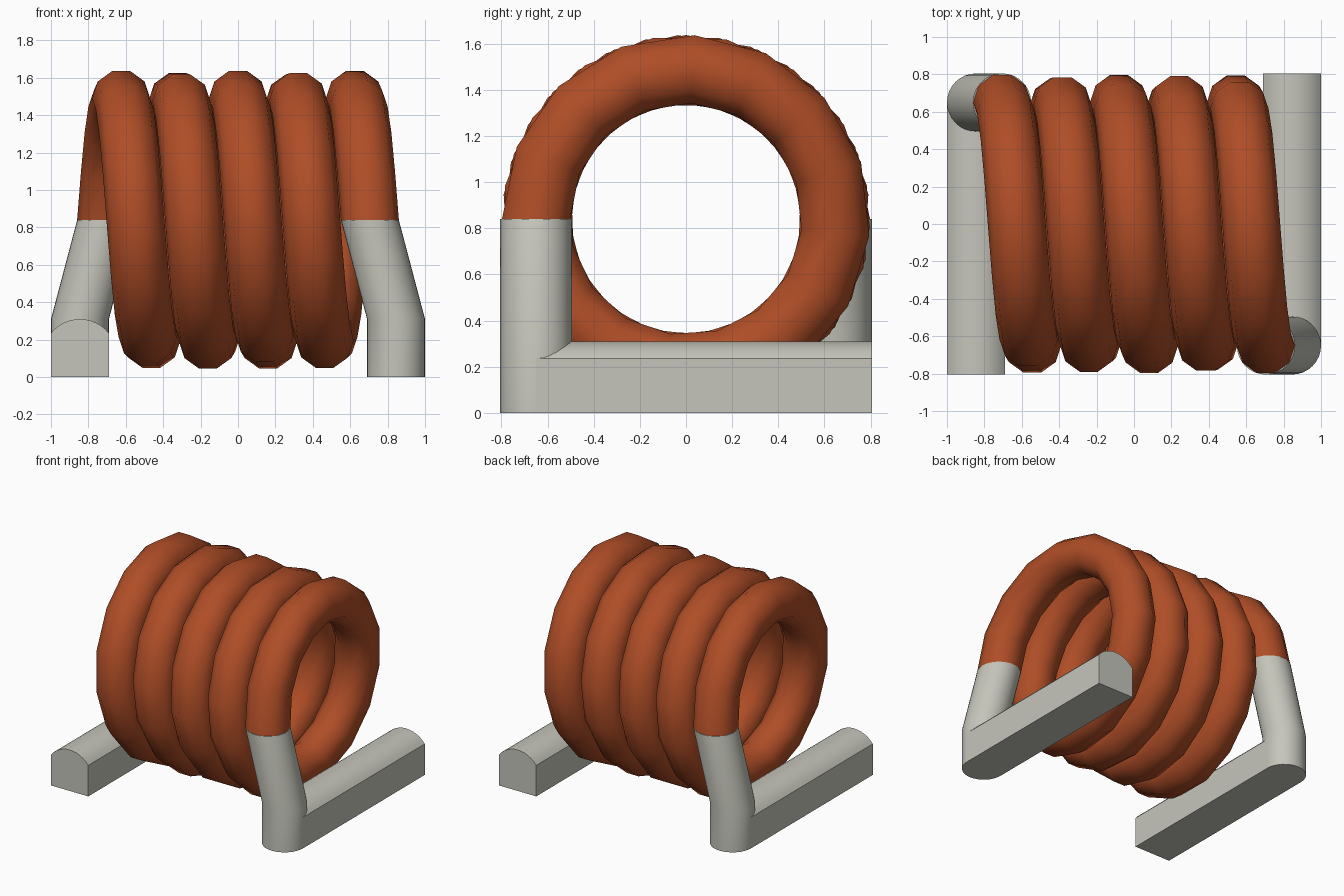
import bpy, bmesh, math

if "Cube" in bpy.data.objects:
    bpy.data.objects.remove(bpy.data.objects["Cube"])

WIRE = 0.155            # wire radius
RING = 0.65             # coil mean radius
AXIS_Z = 0.84           # height of the coil axis
END_X = 0.705           # coil end position
FOOT_X = 0.845          # foot centre line
TURNS, STEPS, SIDES = 4.5, 70, 10


def material(name, rgb):
    m = bpy.data.materials.new(name)
    m.use_nodes = True
    m.diffuse_color = (*rgb, 1)
    m.node_tree.nodes["Principled BSDF"].inputs["Base Color"].default_value = (*rgb, 1)
    return m


copper = material("copper enamel", (0.43, 0.075, 0.02))
tin = material("tinned metal", (0.56, 0.56, 0.50))


def loft(name, rings, mat, angle):
    """Skin a list of equal-length closed rings and cap both ends."""
    bm = bmesh.new()
    loops = [[bm.verts.new(p) for p in ring] for ring in rings]
    n = len(loops[0])
    for a, b in zip(loops, loops[1:]):
        for i in range(n):
            j = (i + 1) % n
            bm.faces.new((a[i], a[j], b[j], b[i]))
    bm.faces.new(loops[0])
    bm.faces.new(loops[-1])
    bmesh.ops.recalc_face_normals(bm, faces=bm.faces[:])
    mesh = bpy.data.meshes.new(name)
    bm.to_mesh(mesh)
    bm.free()
    mesh.materials.append(mat)
    ob = bpy.data.objects.new(name, mesh)
    bpy.context.collection.objects.link(ob)
    bpy.ops.object.select_all(action='DESELECT')
    bpy.context.view_layer.objects.active = ob
    ob.select_set(True)
    bpy.ops.object.shade_smooth_by_angle(angle=math.radians(angle))
    return ob


# Helical winding, running from the front left end over the top to the back right end
rings = []
for s in range(STEPS + 1):
    t = s / STEPS
    turn = 2 * math.pi * TURNS * t
    ring = []
    for k in range(SIDES):
        a = 2 * math.pi * (k + 0.5) / SIDES
        r = RING + WIRE * math.cos(a)
        x = END_X * (1 - 2 * t) + WIRE * math.sin(a)
        ring.append((x, -r * math.cos(turn), AXIS_Z + r * math.sin(turn)))
    rings.append(ring)
loft("coil_winding", rings, copper, 40)


# Bent leg and arched foot, repeated with a half turn about z
def circle(x, y, z, n=32):
    return [(x + WIRE * math.cos(2 * math.pi * i / n),
             y + WIRE * math.sin(2 * math.pi * i / n), z) for i in range(n)]


SHOULDER, CROWN = 0.235, 0.31
rise = CROWN - SHOULDER
arc_r = (WIRE ** 2 + rise ** 2) / (2 * rise)
half = math.asin(WIRE / arc_r)
profile = [(-WIRE, 0), (WIRE, 0)]
for i in range(13):
    a = half * (1 - i / 6)
    profile.append((arc_r * math.sin(a), CROWN - arc_r + arc_r * math.cos(a)))

for side, s in (("left", 1), ("right", -1)):
    loft(side + "_leg", [circle(s * FOOT_X, -s * RING, 0),
                         circle(s * FOOT_X, -s * RING, CROWN),
                         circle(s * END_X, -s * RING, AXIS_Z)], tin, 30)
    loft(side + "_foot", [[(s * FOOT_X + x, s * y, z) for x, z in profile]
                          for y in (-RING, RING + WIRE)], tin, 30)
